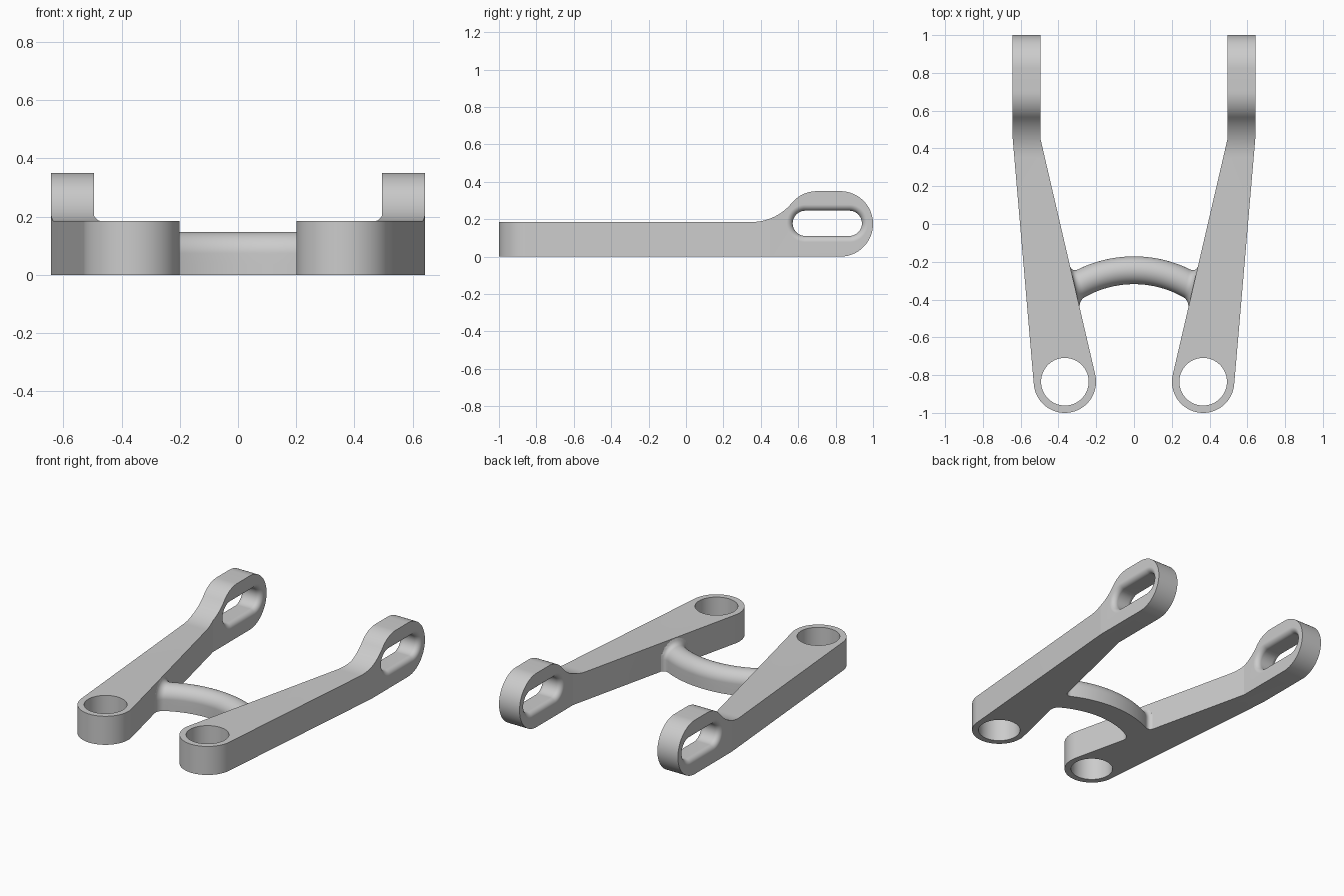
import bpy, bmesh
from math import sin, cos, pi, radians, sqrt, acos, atan2, ceil
from mathutils import Vector, Matrix

if "Cube" in bpy.data.objects:
    bpy.data.objects.remove(bpy.data.objects["Cube"], do_unlink=True)

grey = bpy.data.materials.new("satin grey")
grey.use_nodes = True
colour = (0.6, 0.6, 0.6, 1)
grey.diffuse_color = colour
grey.node_tree.nodes["Principled BSDF"].inputs["Base Color"].default_value = colour


def arc(cx, cy, r, a, b):
    """Points on an arc from angle a to b."""
    n = max(2, ceil(abs(b - a) / radians(3.6)))
    return [(cx + r * cos(a + (b - a) * i / n), cy + r * sin(a + (b - a) * i / n))
            for i in range(n + 1)]


def loft(name, rings):
    """Closed solid through matching rings of points."""
    bm = bmesh.new()
    loops = [[bm.verts.new(p) for p in ring] for ring in rings]
    for a, b in zip(loops, loops[1:]):
        for i in range(len(a)):
            j = (i + 1) % len(a)
            bm.faces.new((a[i], a[j], b[j], b[i]))
    bm.faces.new(loops[0])
    bm.faces.new(loops[-1])
    bmesh.ops.recalc_face_normals(bm, faces=bm.faces)
    mesh = bpy.data.meshes.new(name)
    bm.to_mesh(mesh)
    bm.free()
    mesh.materials.append(grey)
    ob = bpy.data.objects.new(name, mesh)
    bpy.context.collection.objects.link(ob)
    return ob


def activate(ob):
    bpy.ops.object.select_all(action='DESELECT')
    ob.select_set(True)
    bpy.context.view_layer.objects.active = ob


def boolean(ob, tool, operation):
    activate(ob)
    mod = ob.modifiers.new("cut", 'BOOLEAN')
    mod.object, mod.operation, mod.solver = tool, operation, 'EXACT'
    bpy.ops.object.modifier_apply(modifier=mod.name)
    bpy.data.objects.remove(tool, do_unlink=True)


def smooth(ob, degrees):
    activate(ob)
    bpy.ops.object.shade_smooth_by_angle(angle=radians(degrees))


def flare(d, r):
    """Outward offset of a fillet of radius r at distance d from a face."""
    d = min(max(d, 0), r)
    return r - sqrt(r * r - (r - d) ** 2)


# Arm dimensions
INNER, OUTER, BEND = 0.495, 0.642, 0.45
BOSS = Vector((0.366, -0.835))
BOSS_R, HOLE_R = 0.165, 0.126
ARM_H, END_R = 0.185, 0.175


def tangent_angle(p, side):
    v = Vector(p) - BOSS
    return atan2(v.y, v.x) + side * acos(BOSS_R / v.length)


a_out = tangent_angle((OUTER, BEND), -1)
a_in = tangent_angle((INNER, BEND), 1)

# Arm seen from above, raised into a block
plan = [(INNER, BEND), (INNER, 1.1), (OUTER, 1.1), (OUTER, BEND)]
plan += arc(BOSS.x, BOSS.y, BOSS_R, a_out, a_in - 2 * pi)
arm = loft("left_arm", [[(x, y, z) for x, y in plan] for z in (0, 0.5)])

# Arm seen from the side: low bar sweeping up into a rounded end
y_low, y_top, y_end = 0.35, 0.70, 0.825
run, rise = y_top - y_low, ARM_H - END_R
sweep_r = (run ** 2 + rise ** 2 - END_R ** 2) / (2 * (END_R - rise))
slope = atan2(END_R - ARM_H - sweep_r, run)
side = [(-1.2, 0), (-1.2, ARM_H)]
side += arc(y_low, ARM_H + sweep_r, sweep_r, -pi / 2, slope)
side += arc(y_top, END_R, END_R, slope + pi, pi / 2)[1:]
side += arc(y_end, END_R, END_R, pi / 2, -pi / 2)
# the block's base is sunk slightly so that both solids share no bottom plane
arm.data.transform(Matrix.Translation((0, 0, -0.1)))
boolean(arm, loft("side_cutter", [[(x, y, z) for y, z in side] for x in (0, 1)]), 'INTERSECT')

# Round hole through the boss
ring = arc(BOSS.x, BOSS.y, HOLE_R, 0, 2 * pi)[:-1]
boolean(arm, loft("hole_cutter", [[(x, y, z) for x, y in ring] for z in (-0.1, 0.5)]), 'DIFFERENCE')

# Slot through the raised end, with rounded rims on both faces
SLOT_R, RIM, SLOT_Z = 0.0675, 0.033, 0.178


def slot_ring(x, grow):
    r = SLOT_R + grow
    pts = arc(0.873, SLOT_Z, r, -pi / 2, pi / 2) + arc(0.638, SLOT_Z, r, pi / 2, 3 * pi / 2)
    return [(x, y, z) for y, z in pts]


depths = [RIM * (1 - cos(i * pi / 48)) for i in range(25)]
rings = [slot_ring(INNER - 0.05, RIM)]
rings += [slot_ring(INNER + d, flare(d, RIM)) for d in depths]
rings += [slot_ring(OUTER - d, flare(d, RIM)) for d in reversed(depths)]
rings += [slot_ring(OUTER + 0.05, RIM)]
boolean(arm, loft("slot_cutter", rings), 'DIFFERENCE')
smooth(arm, 4.6)

# Mirrored arm
twin = arm.copy()
twin.name = "right_arm"
twin.data = arm.data.copy()
twin.data.transform(Matrix.Scale(-1, 4, (1, 0, 0)))
twin.data.flip_normals()
bpy.context.collection.objects.link(twin)

# Arched crossbar: flat base, round top, filleted where it meets the arms
BAR_R, HALF, FILLET = 0.6, 0.0735, 0.037
CENTRE = Vector((0, -0.845, 0))
face_n = Vector((cos(a_in), sin(a_in), 0))
face_p = Vector((INNER, BEND, 0))
section = [(-HALF, 0, -1, 0), (-HALF, HALF / 2, -1, 0)]
section += [(HALF * c, HALF + HALF * s, c, s) for c, s in arc(0, 0, 1, pi, 0)]
section += [(HALF, HALF / 2, 1, 0), (HALF, 0, 1, 0)]


def bar_ring(angle):
    out = Vector((sin(angle), cos(angle), 0))
    sign = 1 if angle >= 0 else -1
    n = Vector((face_n.x * sign, face_n.y, 0))
    p0 = Vector((face_p.x * sign, face_p.y, 0))
    pts = []
    for u, z, nu, nz in section:
        p = CENTRE + out * (BAR_R + u) + Vector((0, 0, z))
        grow = out * nu
        grow = grow - n * grow.dot(n)
        grow.z = nz
        pts.append(p + grow.normalized() * flare((p - p0).dot(n), FILLET))
    return pts


steps = 160
bar = loft("crossbar", [bar_ring(radians(37) * sin(pi / 2 * (2 * i / steps - 1)))
                        for i in range(steps + 1)])
smooth(bar, 40)
